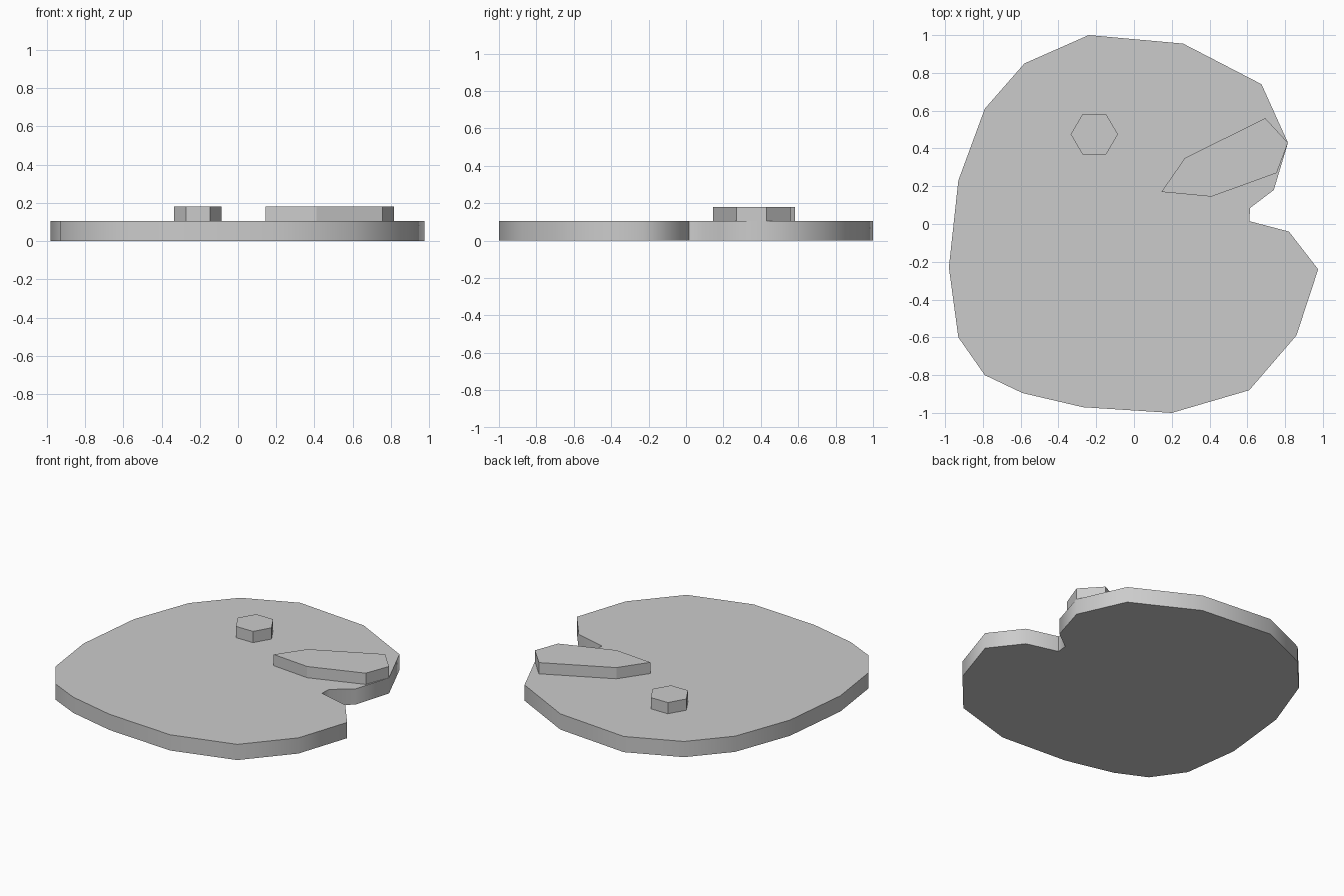
import bpy
import bmesh
from math import cos, sin, pi, radians

if "Cube" in bpy.data.objects:
    bpy.data.objects.remove(bpy.data.objects["Cube"])

grey = bpy.data.materials.new("plain grey")
grey.use_nodes = True
grey.diffuse_color = (0.6, 0.6, 0.6, 1)
grey.node_tree.nodes["Principled BSDF"].inputs["Base Color"].default_value = grey.diffuse_color


def slab(name, outline, bottom, top, smooth=None):
    """Extrude a closed outline upward into a flat slab."""
    bm = bmesh.new()
    face = bm.faces.new([bm.verts.new((x, y, bottom)) for x, y in outline])
    raised = bmesh.ops.extrude_face_region(bm, geom=[face], use_keep_orig=True)
    verts = [v for v in raised["geom"] if isinstance(v, bmesh.types.BMVert)]
    bmesh.ops.translate(bm, verts=verts, vec=(0, 0, top - bottom))
    bmesh.ops.recalc_face_normals(bm, faces=bm.faces)
    mesh = bpy.data.meshes.new(name)
    bm.to_mesh(mesh)
    bm.free()
    mesh.materials.append(grey)
    obj = bpy.data.objects.new(name, mesh)
    bpy.context.collection.objects.link(obj)
    if smooth:
        bpy.ops.object.select_all(action="DESELECT")
        obj.select_set(True)
        bpy.context.view_layer.objects.active = obj
        bpy.ops.object.shade_smooth_by_angle(angle=radians(smooth))
    return obj


# Round body with the notched mouth on the +x side
body_outline = [
    (-0.24, 1.0), (-0.58, 0.85), (-0.79, 0.61), (-0.93, 0.23),
    (-0.98, -0.23), (-0.93, -0.6), (-0.79, -0.8), (-0.59, -0.895),
    (-0.27, -0.97), (0.2, -1.0), (0.61, -0.88), (0.86, -0.59),
    (0.975, -0.24), (0.82, -0.04), (0.61, 0.015), (0.615, 0.085),
    (0.74, 0.18), (0.815, 0.43), (0.675, 0.74), (0.26, 0.955),
]
slab("body", body_outline, 0, 0.105, smooth=65)

# Raised fin beside the mouth
fin_outline = [
    (0.145, 0.17), (0.41, 0.145), (0.755, 0.27),
    (0.815, 0.43), (0.695, 0.56), (0.27, 0.35),
]
slab("fin", fin_outline, 0.105, 0.18)

# Six-sided raised eye
eye_outline = [(-0.21 + 0.125 * cos(i * pi / 3), 0.475 + 0.123 * sin(i * pi / 3))
               for i in range(6)]
slab("eye", eye_outline, 0.105, 0.18)
